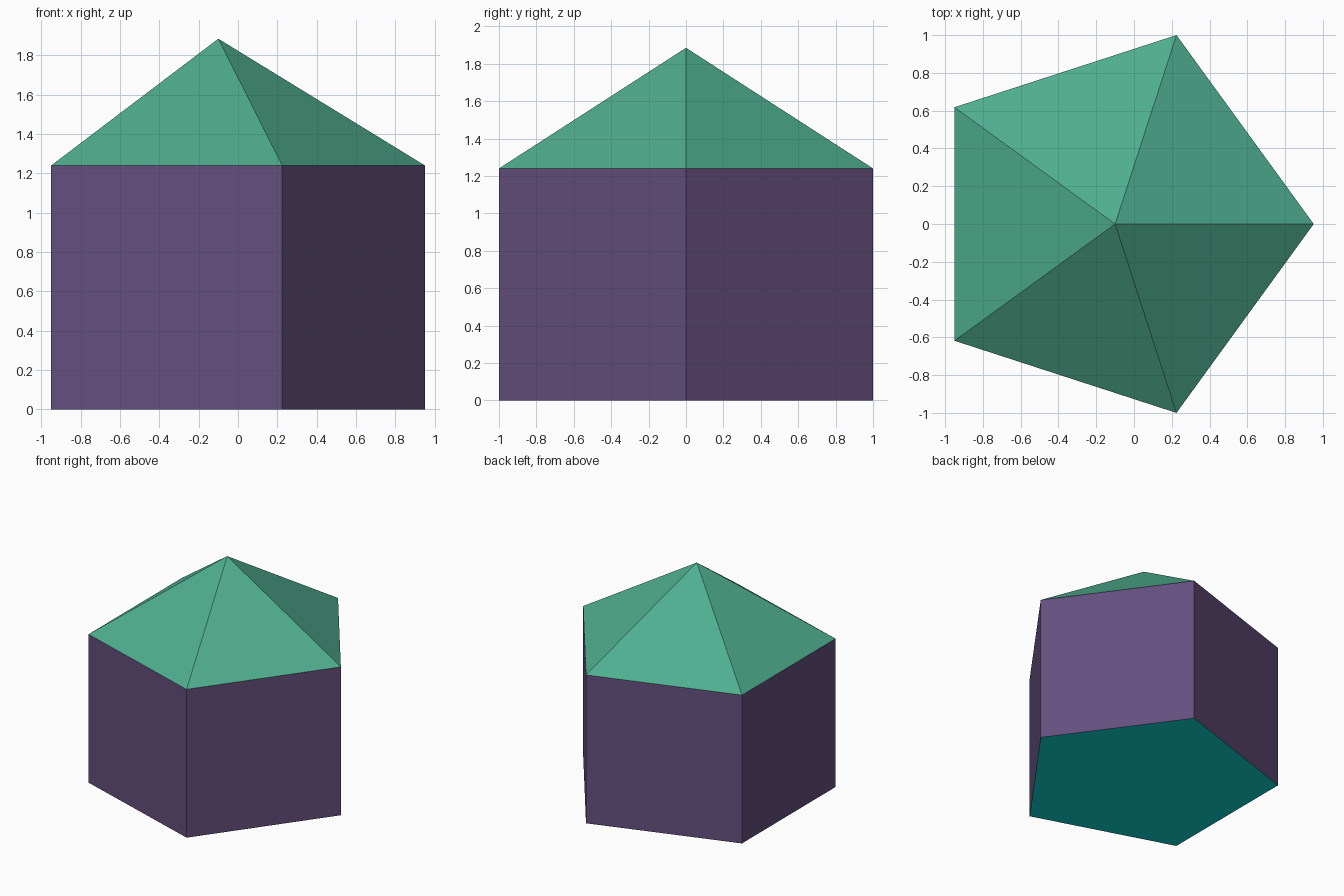
import bpy, bmesh, math

if "Cube" in bpy.data.objects:
    bpy.data.objects.remove(bpy.data.objects["Cube"])

RADIUS = 1.0515      # pentagon circumradius
CENTRE_X = -0.10     # pentagon axis, so the outline is centred on x
WALL_H = 1.24
APEX_H = 1.885


def srgb(r, g, b):
    def lin(c):
        c /= 255
        return c / 12.92 if c <= 0.04045 else ((c + 0.055) / 1.055) ** 2.4
    return (lin(r), lin(g), lin(b), 1.0)


def material(name, rgb):
    m = bpy.data.materials.new(name)
    m.diffuse_color = srgb(*rgb)
    m.use_nodes = True
    m.node_tree.nodes["Principled BSDF"].inputs["Base Color"].default_value = m.diffuse_color
    return m


purple = material("wall purple", (100, 79, 126))
green = material("roof green", (79, 174, 143))
teal = material("floor teal", (11, 216, 214))


def ring(bm, z):
    """Pentagon of vertices with one corner pointing to +x."""
    return [bm.verts.new((CENTRE_X + RADIUS * math.cos(i * math.tau / 5),
                          RADIUS * math.sin(i * math.tau / 5), z)) for i in range(5)]


def finish(bm, name, mats):
    mesh = bpy.data.meshes.new(name)
    bm.to_mesh(mesh)
    bm.free()
    for m in mats:
        mesh.materials.append(m)
    obj = bpy.data.objects.new(name, mesh)
    bpy.context.collection.objects.link(obj)


# Walls with a floor in a second colour
bm = bmesh.new()
low, high = ring(bm, 0), ring(bm, WALL_H)
for i in range(5):
    j = (i + 1) % 5
    bm.faces.new((low[i], low[j], high[j], high[i]))
floor = bm.faces.new(low[::-1])
floor.material_index = 1
finish(bm, "walls_and_floor", [purple, teal])

# Pyramid roof
bm = bmesh.new()
eaves = ring(bm, WALL_H)
apex = bm.verts.new((CENTRE_X, 0, APEX_H))
for i in range(5):
    bm.faces.new((eaves[i], eaves[(i + 1) % 5], apex))
finish(bm, "roof", [green])
